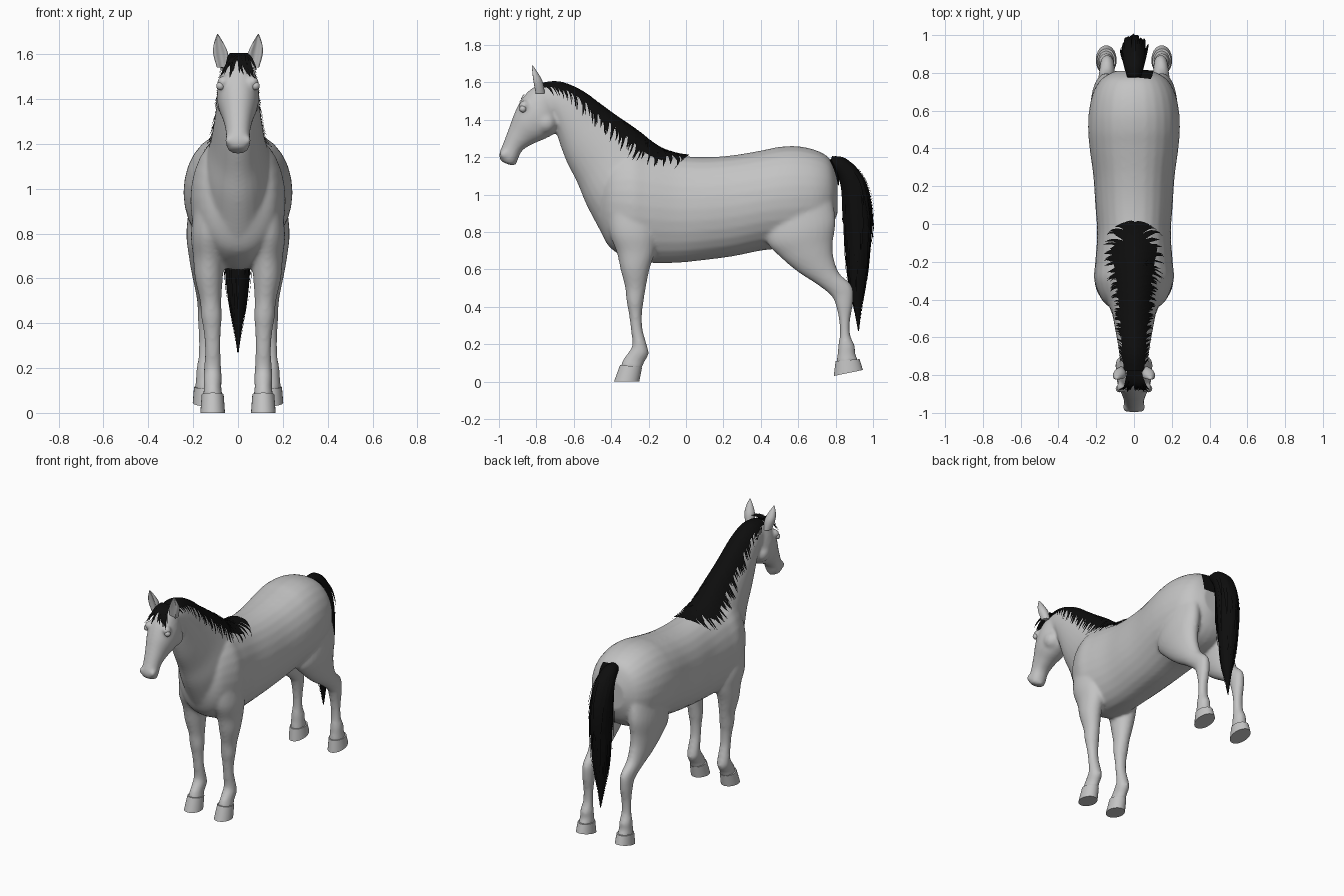
import bpy, bmesh, random
from math import sin, cos, pi, radians
from mathutils import Matrix, Vector

random.seed(4)
cube = bpy.data.objects.get("Cube")
if cube:
    bpy.data.objects.remove(cube)


def make_material(name, rgb):
    mat = bpy.data.materials.new(name)
    mat.use_nodes = True
    mat.diffuse_color = (*rgb, 1)
    mat.node_tree.nodes["Principled BSDF"].inputs["Base Color"].default_value = (*rgb, 1)
    return mat


coat = make_material("grey coat", (.55, .55, .55))
hair = make_material("black hair", (.004, .004, .004))


def sample(rows, t):
    """Smoothly interpolated section at position t along the rows."""
    last = len(rows) - 1
    i = max(0, min(int(t), last - 1))
    f = t - i
    near = [rows[min(max(k, 0), last)] for k in (i - 1, i, i + 1, i + 2)]
    return [b + .5 * f * (c - a + f * (2 * a - 5 * b + 4 * c - d + f * (3 * (b - c) + d - a)))
            for a, b, c, d in zip(*near)]


def ring_point(section, angle, grow=1, scoop=0, power=1):
    """Point on an elliptical section given by two edge points, half width and x centre."""
    ya, za, yb, zb, half, xc = section
    c, s = cos(angle), sin(angle)
    c -= scoop * max(0, c) ** 4
    s = abs(s) ** power * (1 if s > 0 else -1)
    return Vector((xc + half * s * grow,
                   (ya + yb) / 2 + (ya - yb) / 2 * c * grow,
                   (za + zb) / 2 + (za - zb) / 2 * c * grow))


def side_rows(rows, side=0):
    """Complete each row with its x centre, mirrored for the given side."""
    return [tuple(r[:5]) + ((r[5] * side) if len(r) > 5 else 0,) for r in rows]


def loft(bm, rows, steps=5, sides=28, scoop=0, power=1):
    rings = []
    count = (len(rows) - 1) * steps
    for k in range(count + 1):
        section = sample(rows, k / steps)
        rings.append([bm.verts.new(ring_point(section, 2 * pi * j / sides, 1, scoop, power))
                      for j in range(sides)])
    for low, high in zip(rings, rings[1:]):
        for j in range(sides):
            n = (j + 1) % sides
            bm.faces.new((low[j], low[n], high[n], high[j]))
    bm.faces.new(rings[0][::-1])
    bm.faces.new(rings[-1])


def ribbon(bm, path, steps=7):
    """Strip of quads between path(u, -1) and path(u, 1)."""
    pairs = [[bm.verts.new(path(k / steps, s)) for s in (-1, 1)] for k in range(steps + 1)]
    for (a, b), (c, d) in zip(pairs, pairs[1:]):
        bm.faces.new((a, b, d, c))


def ball(bm, place, radius):
    bmesh.ops.create_uvsphere(bm, u_segments=20, v_segments=12, radius=radius,
                              matrix=Matrix.Translation(place))


def finish(bm, name, mat, angle=180):
    bmesh.ops.recalc_face_normals(bm, faces=bm.faces[:])
    mesh = bpy.data.meshes.new(name)
    bm.to_mesh(mesh)
    bm.free()
    mesh.materials.append(mat)
    mesh.shade_smooth()
    if angle < 180:
        mesh.set_sharp_from_angle(angle=radians(angle))
    obj = bpy.data.objects.new(name, mesh)
    bpy.context.scene.collection.objects.link(obj)
    return obj


def cling(obj, mode, gap):
    mod = obj.modifiers.new("cling", 'SHRINKWRAP')
    mod.target = skin
    mod.wrap_mode = mode
    mod.offset = gap


# Sections: edge point (y, z), opposite edge point (y, z), half width, x centre
trunk = side_rows([
    (-.46, .82, -.46, 1.05, .09), (-.41, .72, -.41, 1.2, .165), (-.3, .65, -.3, 1.25, .21),
    (-.2, .635, -.2, 1.235, .205), (-.05, .635, -.05, 1.21, .195), (.1, .65, .1, 1.2, .205),
    (.25, .67, .25, 1.21, .215), (.4, .7, .4, 1.235, .235), (.5, .71, .5, 1.255, .243),
    (.6, .72, .6, 1.258, .238), (.7, .75, .7, 1.235, .215), (.77, .81, .77, 1.19, .17),
    (.81, .9, .81, 1.1, .1)])
neck = side_rows([
    (-.44, .77, 0, 1.19, .17), (-.53, .94, -.15, 1.24, .15), (-.58, 1.06, -.28, 1.34, .122),
    (-.64, 1.18, -.42, 1.44, .103), (-.68, 1.29, -.56, 1.545, .088),
    (-.7, 1.37, -.68, 1.595, .078), (-.74, 1.42, -.78, 1.585, .068)])
head = side_rows([
    (-.75, 1.585, -.7, 1.5, .05), (-.82, 1.57, -.68, 1.42, .078), (-.875, 1.515, -.69, 1.34, .094),
    (-.915, 1.44, -.75, 1.3, .088), (-.945, 1.36, -.82, 1.27, .068),
    (-.975, 1.28, -.875, 1.235, .055), (-.998, 1.22, -.9, 1.185, .053),
    (-.993, 1.185, -.915, 1.16, .044), (-.97, 1.168, -.93, 1.155, .02)])
front_leg = [
    (-.42, .95, -.2, .95, .07, .12), (-.41, .8, -.16, .8, .08, .13), (-.37, .69, -.165, .7, .07, .13),
    (-.35, .6, -.195, .6, .062, .13), (-.325, .5, -.215, .5, .048, .122),
    (-.318, .43, -.228, .42, .046, .118), (-.305, .36, -.235, .36, .038, .115),
    (-.295, .28, -.232, .28, .035, .113), (-.287, .2, -.205, .18, .039, .113),
    (-.305, .16, -.2, .145, .041, .113), (-.335, .12, -.225, .1, .039, .113),
    (-.352, .075, -.238, .065, .046, .113)]
back_leg = [
    (.45, .95, .78, 1, .08, .13), (.43, .76, .8, .86, .083, .147), (.5, .67, .785, .74, .07, .15),
    (.6, .585, .79, .66, .058, .148), (.7, .52, .82, .58, .046, .145),
    (.775, .46, .888, .51, .039, .142), (.8, .41, .893, .42, .037, .142),
    (.818, .33, .878, .33, .032, .143), (.822, .25, .878, .25, .032, .145),
    (.813, .19, .903, .19, .039, .147), (.81, .145, .905, .15, .041, .147),
    (.802, .095, .925, .105, .046, .147)]
front_hoof = [(-.352, .09, -.235, .075, .049, .113), (-.385, 0, -.25, 0, .055, .113)]
back_hoof = [(.8, .11, .928, .12, .049, .147), (.79, .03, .946, .062, .055, .147)]
ear = [(-.82, 1.54, -.755, 1.54, .026, .068), (-.832, 1.6, -.765, 1.6, .033, .077),
       (-.832, 1.645, -.788, 1.645, .023, .085), (-.826, 1.69, -.819, 1.69, .002, .091)]
tail = side_rows([
    (.77, 1.14, .78, 1.205, .035), (.81, 1.1, .85, 1.195, .052), (.83, 1.03, .93, 1.12, .062),
    (.84, .95, .972, 1.02, .065), (.85, .8, .99, .86, .063), (.86, .65, .978, .68, .056),
    (.875, .5, .96, .52, .04), (.9, .38, .94, .4, .02), (.92, .27, .925, .27, .003)])

# Skin: trunk, neck, head and legs fused into one smooth surface
bm = bmesh.new()
loft(bm, trunk, power=.88)
loft(bm, neck)
loft(bm, head, power=.9)
ball(bm, (0, -.925, 1.178), .024)
for side in (1, -1):
    loft(bm, side_rows(front_leg, side))
    loft(bm, side_rows(back_leg, side))
    ball(bm, (.036 * side, -.972, 1.215), .024)
    ball(bm, (.038 * side, -.75, 1.385), .062)
    ball(bm, (.065 * side, -.865, 1.475), .029)
skin = finish(bm, "body_skin", coat)
fuse = skin.modifiers.new("fuse", 'REMESH')
fuse.mode = 'VOXEL'
fuse.voxel_size = .01
fuse.use_smooth_shade = True
soften = skin.modifiers.new("soften", 'SMOOTH')
soften.factor = .5
soften.iterations = 8

# Hooves, ears and eyes
for side, label in ((1, "left"), (-1, "right")):
    for rows, part in ((front_hoof, "front_hoof"), (back_hoof, "back_hoof")):
        bm = bmesh.new()
        loft(bm, side_rows(rows, side), steps=1)
        finish(bm, f"{label}_{part}", coat, 40)
    bm = bmesh.new()
    loft(bm, side_rows(ear, side), scoop=.9)
    finish(bm, f"{label}_ear", coat, 60)
    bm = bmesh.new()
    ball(bm, (.078 * side, -.872, 1.458), .019)
    finish(bm, f"{label}_eye", coat)

# Mane: a cap along the crest with ragged locks hanging on both sides
bm = bmesh.new()
bands = 8
for k in range(bands):
    def band(u, s, k=k):
        lean = -.75 + 1.5 * (k + (s + 1) / 2) / bands
        return ring_point(sample(neck, .6 + 5.4 * u), pi - lean, 1.05)
    ribbon(bm, band, 40)
for side in (1, -1):
    for k in range(130):
        start = .15 + 5.85 * (k + random.random()) / 130
        reach = random.uniform(.75, 1.25) * min(1, .5 + .25 * start)
        wide = random.uniform(.06, .13)
        lift = random.uniform(1.04, 1.09)
        drift = random.uniform(.6, 1)

        def lock(u, s):
            t = max(0, min(6, start - drift * u + s * wide * (1 - u) ** .6))
            return ring_point(sample(neck, t), pi - side * reach * u, lift)
        ribbon(bm, lock)
cling(finish(bm, "mane", hair), 'OUTSIDE', .012)

# Forelock between the ears
bm = bmesh.new()
for k in range(26):
    root = Vector((random.uniform(-.035, .035), -.775, 1.605))
    tip = Vector((random.uniform(-.09, .09), -.88, random.uniform(1.48, 1.54)))

    def lock(u, s):
        bulge = Vector((s * .013 * (1 - u) ** .6, -.02 * sin(pi * u), .02 * sin(pi * u)))
        return root.lerp(tip, u) + bulge
    ribbon(bm, lock)
cling(finish(bm, "forelock", hair), 'OUTSIDE', .009)

# Tail core with loose tapering locks
bm = bmesh.new()
loft(bm, tail, sides=20)
for k in range(80):
    start = random.uniform(1, 5)
    end = min(7.9, start + random.uniform(2, 4))
    turn = random.uniform(0, 2 * pi)
    lift = random.uniform(.02, .3)

    def lock(u, s):
        section = sample(tail, start + (end - start) * u)
        return ring_point(section, turn + s * .22 * (1 - u) ** .6, 1 + lift * u)
    ribbon(bm, lock)
finish(bm, "tail", hair)

# Patch of hair on the rump beside the tail root
bm = bmesh.new()
ribbon(bm, lambda u, s: Vector((.06 + .045 * s, .8 + .02 * u, 1.21 - .16 * u)))
cling(finish(bm, "rump_hair_patch", hair), 'OUTSIDE_SURFACE', .008)
